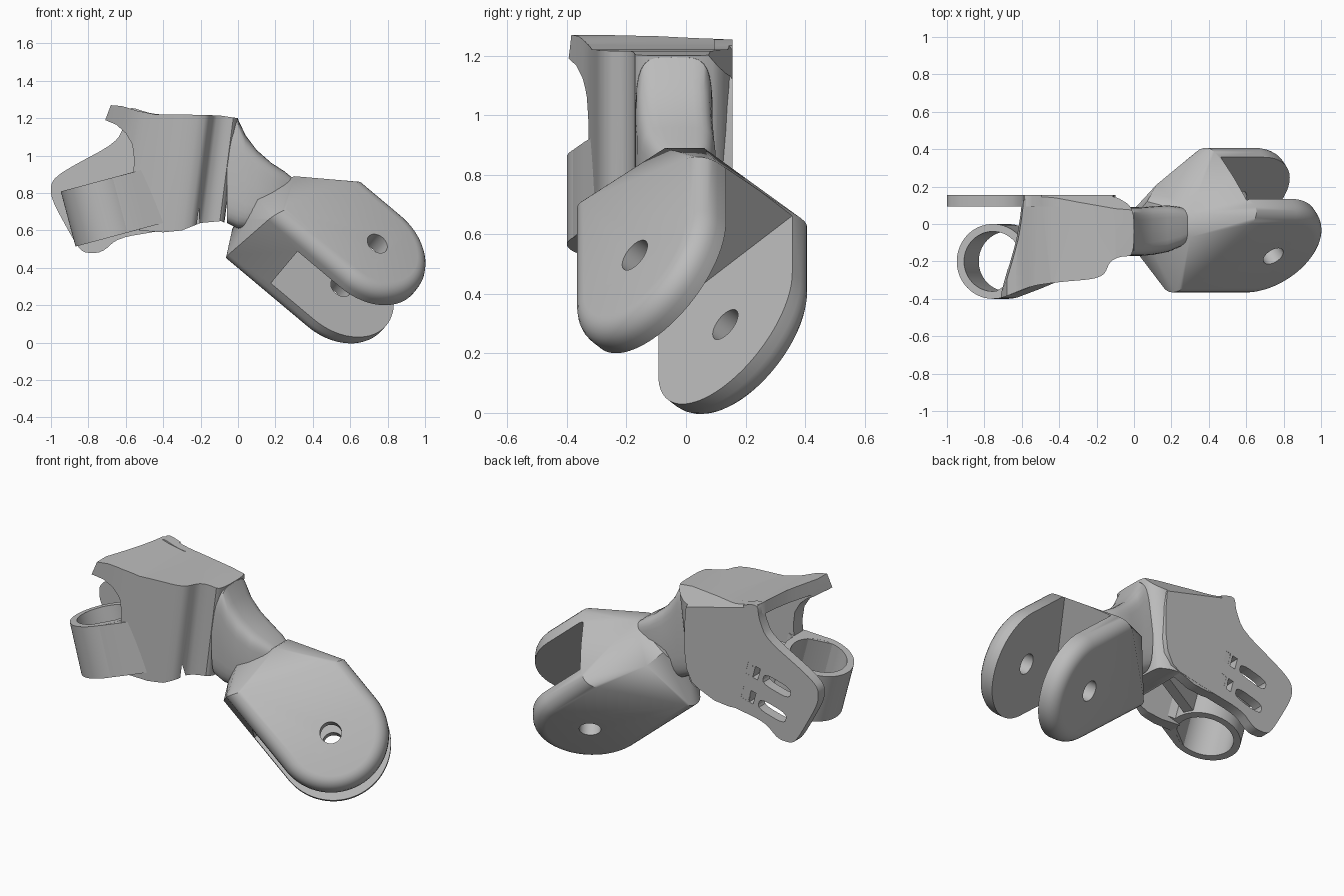
import bpy, bmesh, math
from mathutils import Matrix, Vector

if "Cube" in bpy.data.objects:
    bpy.data.objects.remove(bpy.data.objects["Cube"])

grey = bpy.data.materials.new("plain_grey")
grey.use_nodes = True
colour = (0.5, 0.5, 0.5, 1)
grey.diffuse_color = colour
grey.node_tree.nodes["Principled BSDF"].inputs["Base Color"].default_value = colour


def finish(name, bm):
    bmesh.ops.recalc_face_normals(bm, faces=bm.faces)
    mesh = bpy.data.meshes.new(name)
    bm.to_mesh(mesh)
    bm.free()
    mesh.materials.append(grey)
    ob = bpy.data.objects.new(name, mesh)
    bpy.context.collection.objects.link(ob)
    return ob


def select(ob):
    bpy.ops.object.select_all(action='DESELECT')
    ob.select_set(True)
    bpy.context.view_layer.objects.active = ob


def smooth(ob, angle=32):
    select(ob)
    bpy.ops.object.shade_smooth_by_angle(angle=math.radians(angle))


def boolean(ob, cutter, operation='DIFFERENCE'):
    mod = ob.modifiers.new("cut", 'BOOLEAN')
    mod.operation, mod.object, mod.solver = operation, cutter, 'EXACT'
    select(ob)
    bpy.ops.object.modifier_apply(modifier=mod.name)
    bpy.data.objects.remove(cutter)


def rounded(points, times):
    """Corner cutting of a closed outline."""
    for _ in range(times):
        out = []
        for a, b in zip(points, points[1:] + points[:1]):
            a, b = Vector(a), Vector(b)
            out += [a.lerp(b, 0.2), a.lerp(b, 0.8)]
        points = out
    return points


def prism(name, points, place, low, high):
    """Extrude an outline; place maps (u, v, depth) to a position."""
    bm = bmesh.new()
    rings = [[bm.verts.new(place(p[0], p[1], h)) for p in points] for h in (low, high)]
    bm.faces.new(rings[0])
    bm.faces.new(rings[1])
    n = len(points)
    for i in range(n):
        j = (i + 1) % n
        bm.faces.new((rings[0][i], rings[0][j], rings[1][j], rings[1][i]))
    return finish(name, bm)


def box(name, low, high, matrix=Matrix()):
    low, high = Vector(low), Vector(high)
    bm = bmesh.new()
    bmesh.ops.create_cube(bm, size=1, matrix=matrix @ Matrix.Translation((low + high) / 2)
                          @ Matrix.Diagonal((*(high - low), 1)))
    return finish(name, bm)


def cylinder(name, radius, depth, matrix):
    bm = bmesh.new()
    bmesh.ops.create_cone(bm, cap_ends=True, segments=64, radius1=radius,
                          radius2=radius, depth=depth, matrix=matrix)
    return finish(name, bm)


def side(x, z, y):
    return (x, y, z)


def slanted_plan(x, y, z):
    return (x + 0.13 * (z - 1.2), y, z)


# Clevis: rounded D-shaped block, rolled 45 degrees and pitched down
tilt = math.radians(40)
along = Vector((math.cos(tilt), 0, -math.sin(tilt)))
up = Vector((math.sin(tilt), 0, math.cos(tilt)))
across = (up + Vector((0, 1, 0))).normalized()
outward = (up - Vector((0, 1, 0))).normalized()
frame = Matrix((along, across, outward)).transposed().to_4x4()
frame.translation = (0.745, -0.172, 0.53)

R, T, EDGE, WALL = 0.318, 0.545, 0.075, 0.115
layers = []
for k in range(7):
    a = k / 6 * math.pi / 2
    inset, depth = EDGE * (1 - math.cos(a)), EDGE * (1 - math.sin(a))
    layers += [(inset, -depth), (inset, depth - T)]
bm = bmesh.new()
for inset, n in layers:
    r = R - inset
    outline = [(r * math.cos(t), r * math.sin(t))
               for t in [math.pi * (i / 40 - 0.5) for i in range(41)]]
    for w in (-r, r):
        outline.append((-0.395 + 0.125 * w / R + 0.06 * n / T, w))
    for s, w in outline:
        bm.verts.new(frame @ Vector((s, w, n)))
# Tapered shoulder of the clevis
for p in [(0.3, -0.07, 0.89), (0.3, 0.06, 0.89), (0.07, 0.12, 0.78), (0.12, 0.21, 0.72),
          (0.06, -0.18, 0.66), (0.1, -0.15, 0.77), (-0.03, 0.0, 0.61)]:
    bm.verts.new(p)
bmesh.ops.convex_hull(bm, input=bm.verts)
bmesh.ops.delete(bm, geom=[v for v in bm.verts if not v.link_faces], context='VERTS')
bmesh.ops.dissolve_limit(bm, angle_limit=0.01, verts=bm.verts, edges=bm.edges)
clevis = finish("clevis", bm)
boolean(clevis, box("slot_cutter", (-0.3, -0.6, WALL - T), (0.6, 0.6, -WALL), frame))
boolean(clevis, cylinder("pin_cutter", 0.06, 2, frame))
smooth(clevis)

# Neck: loft that falls from the bracket to the clevis (x, low z, high z, low y, high y)
sections = [(-0.06, 0.64, 1.2, -0.17, 0.09), (0.0, 0.61, 1.195, -0.17, 0.09),
            (0.04, 0.61, 1.11, -0.17, 0.09), (0.1, 0.62, 1.03, -0.165, 0.095),
            (0.18, 0.64, 0.96, -0.15, 0.1), (0.25, 0.66, 0.915, -0.12, 0.09),
            (0.34, 0.68, 0.84, -0.06, 0.06)]
bm = bmesh.new()
rings = []
for x, low, high, front, back in sections:
    ring = []
    for i in range(32):
        t = 2 * math.pi * i / 32
        c, s = math.cos(t), math.sin(t)
        y = (front + back) / 2 + (back - front) / 2 * math.copysign(abs(c) ** 0.45, c)
        z = (low + high) / 2 + (high - low) / 2 * math.copysign(abs(s) ** 0.45, s)
        ring.append(bm.verts.new((x, y, z)))
    rings.append(ring)
for a, b in zip(rings, rings[1:]):
    for i in range(32):
        j = (i + 1) % 32
        bm.faces.new((a[i], a[j], b[j], b[i]))
bm.faces.new(rings[0])
bm.faces.new(rings[-1])
smooth(finish("neck", bm))

# Bracket: side profile crossed with a folded, slanted plan, then hollowed
profile = [(0.0, 1.2), (-0.1, 1.215), (-0.3, 1.22), (-0.44, 1.22), (-0.54, 1.24),
           (-0.62, 1.265), (-0.68, 1.27), (-0.71, 1.19), (-0.65, 1.165), (-0.6, 1.12),
           (-0.565, 1.06), (-0.555, 0.98), (-0.56, 0.9), (-0.53, 0.6), (-0.4, 0.59),
           (-0.3, 0.6), (-0.2, 0.64), (-0.09, 0.65), (0.02, 0.6)]
plan = [(0.0, 0.09), (-0.1, 0.155), (-0.35, 0.155), (-0.595, 0.155), (-0.605, 0.05),
        (-0.63, -0.1), (-0.72, -0.4), (-0.69, -0.385), (-0.55, -0.33), (-0.4, -0.31),
        (-0.22, -0.295), (-0.16, -0.27), (-0.13, -0.2), (-0.08, -0.175), (0.0, -0.17)]
bracket = prism("bracket", profile, side, -0.6, 0.4)
boolean(bracket, prism("plan_cutter", rounded(plan, 2), slanted_plan, 0.3, 1.5), 'INTERSECT')
cavity = [(-0.2, 0.5), (-0.22, 0.95), (-0.3, 1.1), (-0.5, 1.16), (-0.61, 1.19),
          (-0.9, 1.19), (-0.9, 0.5)]
boolean(bracket, prism("cavity_cutter", cavity, side, -0.24, 0.095))

lean = Matrix.Rotation(math.radians(-15), 4, 'Y')

# Back plate with two long slots and two pairs of small windows
outline = [(-0.1, 1.2), (-0.3, 1.22), (-0.45, 1.22), (-0.59, 1.265), (-0.6, 1.18),
           (-0.65, 1.07), (-0.93, 0.92), (-1.0, 0.86), (-1.0, 0.77), (-0.88, 0.55),
           (-0.83, 0.48), (-0.73, 0.48), (-0.64, 0.56), (-0.4, 0.6), (-0.1, 0.66)]
plate = prism("back_plate", rounded(outline, 2), side, 0.094, 0.156)
for x, z in [(-0.72, 0.8), (-0.69, 0.64)]:
    place = Matrix.Translation((x, 0.12, z)) @ lean
    half, r = 0.06, 0.034
    slot = rounded([(-half - r, -r), (half + r, -r), (half + r, r), (-half - r, r)], 2)
    boolean(plate, prism("slot_cutter", slot, lambda u, v, h: place @ Vector((u, h, v)), -0.2, 0.2))
for x, z in [(-0.56, 0.85), (-0.53, 0.695)]:
    place = Matrix.Translation((x, 0.12, z)) @ lean
    for shift in (-0.025, 0.025):
        boolean(plate, box("window_cutter", (shift - 0.017, -0.2, -0.037),
                           (shift + 0.017, 0.2, 0.037), place))

# Chamfer that fades along the top back edge
chamfer = (Matrix.Translation((-0.1, 0.12, 1.165)) @ Matrix.Rotation(0.25, 4, 'Y')
           @ Matrix.Rotation(math.radians(-52), 4, 'X'))
for ob in (bracket, plate):
    boolean(ob, box("chamfer_cutter", (-0.4, -0.3, 0), (0.3, 0.3, 0.3), chamfer))
    smooth(ob)

# Inner rib that joins the ring to the bracket
rib_frame = Matrix.Translation((-0.4, -0.08, 0.8)) @ lean @ Matrix.Rotation(math.radians(20), 4, 'Z')
box("inner_rib", (-0.17, -0.03, -0.14), (0.2, 0.03, 0.14), rib_frame)

# Leaning ring
ring_frame = Matrix.Translation((-0.715, -0.2, 0.713)) @ lean
ring = cylinder("ring", 0.2, 0.305, ring_frame)
boolean(ring, cylinder("ring_cutter", 0.16, 1, ring_frame))
smooth(ring)

# Web that carries the ring into the front panel
web = [(-0.71, -0.399), (-0.62, -0.378), (-0.53, -0.345), (-0.42, -0.3), (-0.42, -0.26),
       (-0.53, -0.22), (-0.57, -0.28), (-0.7, -0.362)]
smooth(prism("ring_web", web,
             lambda x, y, h: ring_frame @ Vector((x + 0.715, y + 0.2, h)), -0.152, 0.152))
